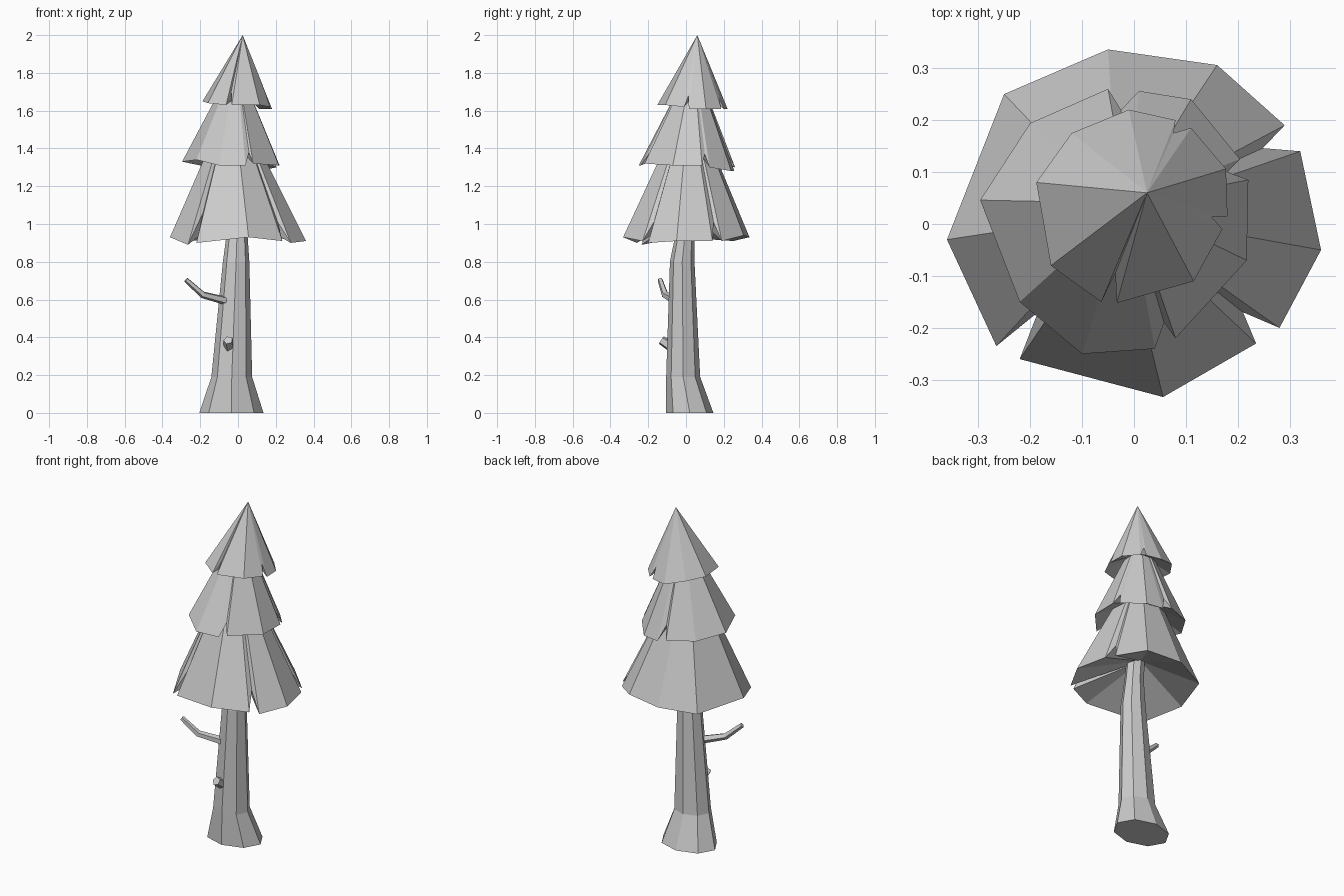
import bpy
import bmesh
from math import cos, sin, tau
from mathutils import Vector

if "Cube" in bpy.data.objects:
    bpy.data.objects.remove(bpy.data.objects["Cube"], do_unlink=True)

grey = bpy.data.materials.new("plain_grey")
grey.use_nodes = True
grey.diffuse_color = (0.6, 0.6, 0.6, 1)
grey.node_tree.nodes["Principled BSDF"].inputs["Base Color"].default_value = grey.diffuse_color


def finish(bm, name):
    """Turn a bmesh into a flat shaded object."""
    bmesh.ops.recalc_face_normals(bm, faces=bm.faces)
    mesh = bpy.data.meshes.new(name)
    bm.to_mesh(mesh)
    bm.free()
    mesh.materials.append(grey)
    obj = bpy.data.objects.new(name, mesh)
    bpy.context.collection.objects.link(obj)
    return obj


def loft(name, rings):
    """Bridge rings of points and cap both ends."""
    bm = bmesh.new()
    loops = [[bm.verts.new(p) for p in ring] for ring in rings]
    count = len(loops[0])
    for low, high in zip(loops, loops[1:]):
        for i in range(count):
            j = (i + 1) % count
            bm.faces.new((low[i], low[j], high[j], high[i]))
    bm.faces.new(loops[0])
    bm.faces.new(loops[-1])
    return finish(bm, name)


def limb(name, path, radii, sides=5):
    """Tapered tube swept along a path."""
    path = [Vector(p) for p in path]
    rings = []
    for i, point in enumerate(path):
        along = path[min(i + 1, len(path) - 1)] - path[max(i - 1, 0)]
        side = along.cross(Vector((0, 0, 1))).normalized()
        up = side.cross(along).normalized()
        rings.append([point + radii[i] * (side * cos(tau * k / sides) + up * sin(tau * k / sides))
                      for k in range(sides)])
    return loft(name, rings)


def foliage(name, apex, hollow, outline):
    """Faceted cone with a ragged rim and a hollow underside.
    The outline holds x, y and z of each rim point in hundredths."""
    bm = bmesh.new()
    top = bm.verts.new(apex)
    under = bm.verts.new((apex[0], apex[1], hollow))
    rim = [bm.verts.new(Vector(p) / 100) for p in outline]
    for a, b in zip(rim, rim[1:] + rim[:1]):
        bm.faces.new((a, b, top))
        bm.faces.new((b, a, under))
    return finish(bm, name)


# Trunk: eight sided, flared at the foot (centre x, centre y, radius x, radius y, z)
sections = [
    (-0.035, 0.02, 0.17, 0.125, 0),
    (-0.033, -0.015, 0.108, 0.09, 0.19),
    (-0.01, -0.02, 0.07, 0.065, 0.8),
    (-0.005, -0.005, 0.055, 0.05, 0.95),
    (-0.01, 0.01, 0.05, 0.045, 1.15),
]
loft("trunk", [[(cx + rx * cos(tau * k / 8), cy + ry * sin(tau * k / 8), z) for k in range(8)]
               for cx, cy, rx, ry, z in sections])

# Bent branch and broken stub
limb("branch", [(-0.05, -0.05, 0.59), (-0.185, -0.11, 0.625), (-0.275, -0.137, 0.705)],
     [0.024, 0.019, 0.014])
limb("branch_stub", [(-0.045, -0.07, 0.345), (-0.052, -0.13, 0.385)], [0.03, 0.025])

# Foliage tiers, with raised inner points where the rim is notched
foliage("lower_foliage", (-0.03, 0.02, 1.69), 1.07, [
    (-5, 33.6, 93), (16, 30.6, 94), (29, 19, 91), (24.8, 14.6, 101), (32, 14, 91),
    (36, -5, 91), (28, -20, 90), (21, -17, 101), (23.5, -23, 91), (5.6, -33.3, 93),
    (-22, -26, 90), (-18.5, -17, 106), (-26.5, -23.5, 89), (-36, -3, 93), (-25, 25, 91)])
foliage("middle_foliage", (-0.01, 0.04, 1.87), 1.42, [
    (-5, 26, 130), (-2.5, 22, 137), (1, 25.6, 128), (11, 24, 128), (20.4, 12.5, 130),
    (18, 10, 137), (22, 8.5, 131), (21.7, -7, 131), (8, -22, 132), (5.8, -19, 138),
    (4, -24, 131), (-10, -25, 131), (-22, -15, 134), (-29.6, 4.6, 133), (-20, 19.4, 131)])
foliage("upper_foliage", (0.025, 0.06, 2), 1.7, [
    (-12, 17.5, 164), (-1, 22, 161), (8, 20, 161), (7.6, 17.5, 167), (11, 18.5, 161),
    (17.7, 10.6, 161), (18, 1.5, 161), (15, 1.3, 168), (17, -1, 162), (11.5, -11, 163),
    (-3.3, -15.2, 163), (-3.6, -9.5, 170), (-6.3, -15, 163), (-16, -8, 164), (-18.8, 8, 165)])
